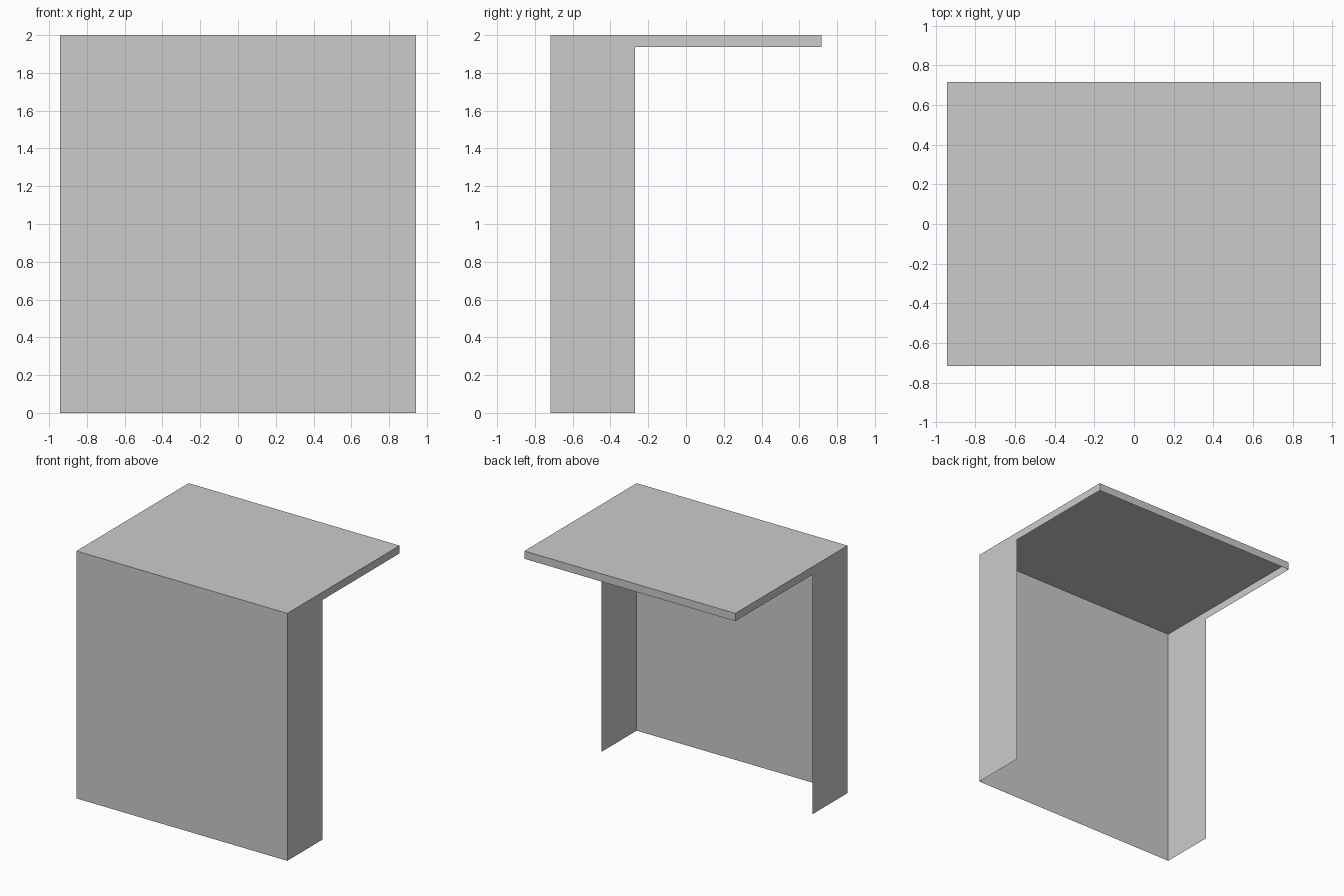
import bpy

default = bpy.data.objects.get("Cube")
if default:
    bpy.data.objects.remove(default, do_unlink=True)

HALF_W, HALF_D, HEIGHT = 0.943, 0.717, 2.0
WALL_BACK = -0.27      # rear edge of the side walls
RIM_BOTTOM = 1.937     # lower edge of the rim around the top

grey = bpy.data.materials.new("light_grey")
grey.use_nodes = True
colour = (0.6, 0.6, 0.6, 1)
grey.diffuse_color = colour
grey.node_tree.nodes["Principled BSDF"].inputs["Base Color"].default_value = colour


def sheet(name, outline):
    """Single flat sheet from its outline."""
    mesh = bpy.data.meshes.new(name)
    mesh.from_pydata(outline, [], [range(len(outline))])
    mesh.materials.append(grey)
    obj = bpy.data.objects.new(name, mesh)
    bpy.context.collection.objects.link(obj)
    return obj


def upright(name, y, bottom):
    """Full-width upright sheet; wound to face away from the centre."""
    w = HALF_W if y < 0 else -HALF_W
    return sheet(name, [(-w, y, bottom), (w, y, bottom), (w, y, HEIGHT), (-w, y, HEIGHT)])


# Front panel and rear rim
upright("front_panel", -HALF_D, 0)
upright("rear_rim", HALF_D, RIM_BOTTOM)

# Table top
sheet("top_panel", [(-HALF_W, -HALF_D, HEIGHT), (HALF_W, -HALF_D, HEIGHT),
                    (HALF_W, HALF_D, HEIGHT), (-HALF_W, HALF_D, HEIGHT)])

# Side walls, each running into the rim of the top
profile = [(-HALF_D, 0), (WALL_BACK, 0), (WALL_BACK, RIM_BOTTOM),
           (HALF_D, RIM_BOTTOM), (HALF_D, HEIGHT), (-HALF_D, HEIGHT)]
for name, side in (("left_side", 1), ("right_side", -1)):
    sheet(name, [(side * HALF_W, y, z) for y, z in profile[::side]])
